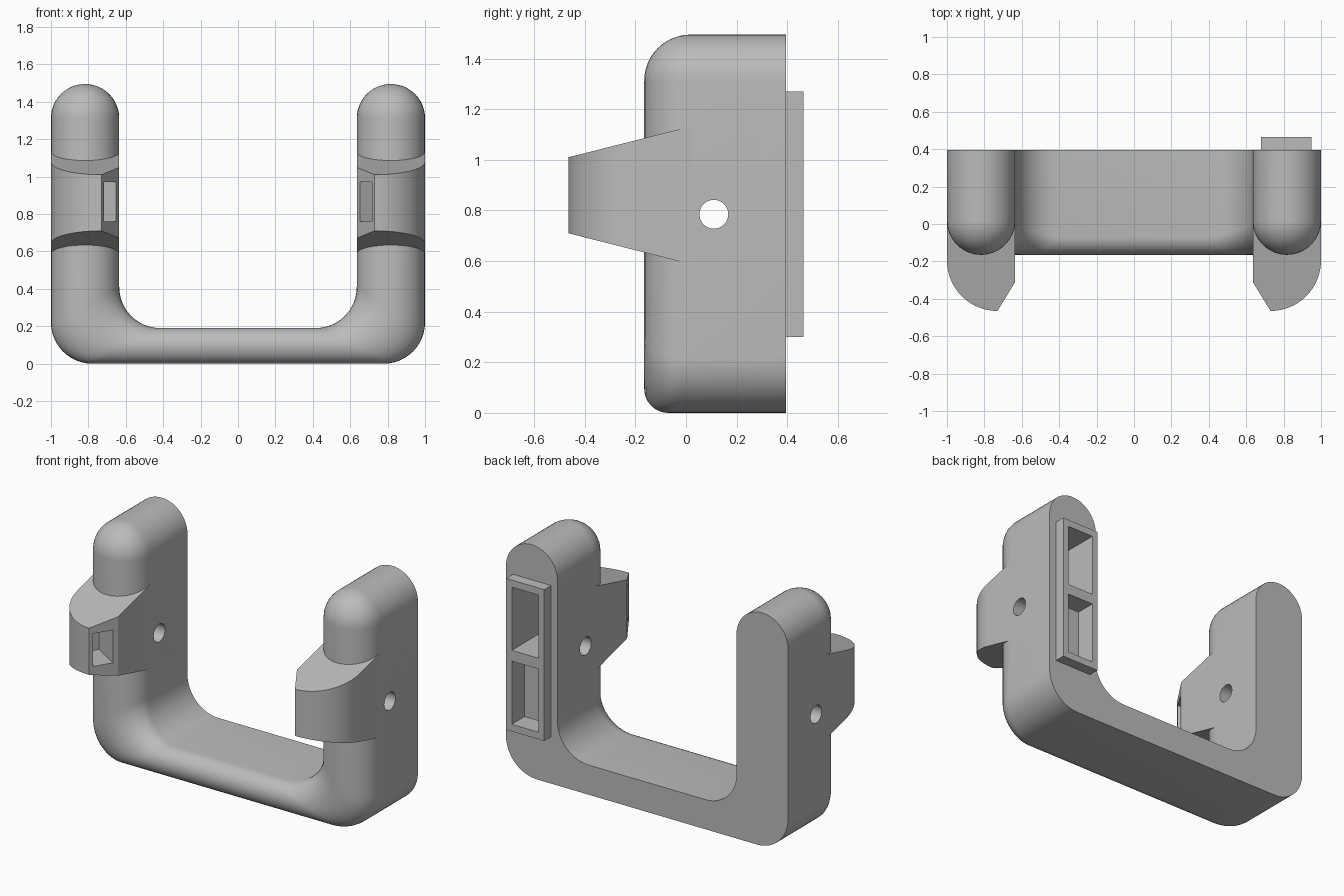
import bpy, bmesh, math
from mathutils import Vector

cube = bpy.data.objects.get("Cube")
if cube:
    bpy.data.objects.remove(cube, do_unlink=True)

grey = bpy.data.materials.new("plain grey")
grey.use_nodes = True
COLOR = (0.5, 0.5, 0.5, 1)
grey.diffuse_color = COLOR
grey.node_tree.nodes["Principled BSDF"].inputs["Base Color"].default_value = COLOR

FRONT, BACK = -0.165, 0.395
INNER, OUTER = 0.635, 1.0
MID, R = (INNER + OUTER) / 2, (OUTER - INNER) / 2
BAR = 0.19


def finish(bm, name):
    bmesh.ops.recalc_face_normals(bm, faces=bm.faces)
    mesh = bpy.data.meshes.new(name)
    bm.to_mesh(mesh)
    bm.free()
    ob = bpy.data.objects.new(name, mesh)
    bpy.context.collection.objects.link(ob)
    mesh.materials.append(grey)
    return ob


def box(name, center, size, turn=0):
    bm = bmesh.new()
    bmesh.ops.create_cube(bm, size=1)
    bmesh.ops.scale(bm, vec=size, verts=bm.verts)
    ob = finish(bm, name)
    ob.location = center
    ob.rotation_euler.z = turn
    return ob


def activate(ob):
    bpy.ops.object.select_all(action='DESELECT')
    ob.select_set(True)
    bpy.context.view_layer.objects.active = ob


def cut(ob, cutters):
    activate(ob)
    for c in cutters:
        c.hide_render = True
        mod = ob.modifiers.new("cut", 'BOOLEAN')
        mod.operation = 'DIFFERENCE'
        mod.solver = 'EXACT'
        mod.object = c
        bpy.ops.object.modifier_apply(modifier=mod.name)


def smooth(ob):
    activate(ob)
    bpy.ops.object.shade_smooth_by_angle(angle=math.radians(30))


# U-shaped body: stations of (inner point, outer point, front radius, front centre)
def half_stations():
    out = []
    top = 1.495 - R
    for k in range(12, -1, -1):
        a = math.pi / 2 * k / 12
        w, z = R * math.cos(a), top + R * math.sin(a)
        out.append(((MID - w, z), (MID + w, z), w, FRONT + R))
    ro, ri = 0.22, 0.22
    for k in range(13):
        t = k / 12
        c, s = math.cos(math.pi / 2 * t), math.sin(math.pi / 2 * t)
        w = R + (BAR / 2 - R) * t
        inner = (INNER - ri + ri * c, BAR + ri - ri * s)
        outer = (OUTER - ro + ro * c, ro - ro * s)
        out.append((inner, outer, w, FRONT + w))
    return out


def make_body():
    half = half_stations()
    other = [((-i[0], i[1]), (-o[0], o[1]), w, c) for i, o, w, c in reversed(half)]
    bm = bmesh.new()
    rings = []
    n = 18
    for inner, outer, w, cy in half + other:
        a, b = Vector(inner), Vector(outer)
        pts = [(a, BACK)]
        for k in range(n + 1):
            ang = math.pi * k / n
            pts.append((a.lerp(b, (1 - math.cos(ang)) / 2), cy - w * math.sin(ang)))
        pts.append((b, BACK))
        rings.append([bm.verts.new((p.x, y, p.y)) for p, y in pts])
    for r, q in zip(rings, rings[1:]):
        for k in range(len(r)):
            j = (k + 1) % len(r)
            bm.faces.new((r[k], r[j], q[j], q[k]))
    bmesh.ops.remove_doubles(bm, verts=bm.verts, dist=1e-5)
    bmesh.ops.dissolve_degenerate(bm, edges=bm.edges, dist=1e-5)
    return finish(bm, "u_shaped_body")


# Wedge block on the front of each arm, rounded outside and chamfered inside
def make_block(side, name):
    tip, rad = 0.73, 0.27
    shape = [(INNER, FRONT + R), (INNER, -0.31)]
    for k in range(17):
        a = math.pi / 2 * k / 16
        shape.append((tip + rad * math.sin(a), -0.195 - rad * math.cos(a)))
    shape.append((OUTER, FRONT + R))
    bm = bmesh.new()
    low, high = [], []
    for x, y in shape:
        rise = 0.253 * (y + 0.465)
        low.append(bm.verts.new((side * x, y, 0.71 - rise)))
        high.append(bm.verts.new((side * x, y, 1.01 + rise)))
    bm.faces.new(low)
    bm.faces.new(high)
    for k in range(len(low)):
        j = (k + 1) % len(low)
        bm.faces.new((low[k], low[j], high[j], high[k]))
    block = finish(bm, name)
    turn = math.atan2(0.523, 0.853 * side)
    window = box("window_cutter", (side * 0.685, -0.39, 0.865), (0.4, 0.125, 0.21), turn)
    bpy.context.view_layer.update()
    cut(block, [window])
    smooth(block)
    bpy.data.objects.remove(window, do_unlink=True)


body = make_body()
make_block(1, "left_block")
make_block(-1, "right_block")

# Raised back plate with a deep upper pocket and a shallow lower one
plate = box("back_plate", (0.815, 0.43, 0.785), (0.27, 0.07, 0.97))
pockets = []
for z, floor in ((1.022, 0.06), (0.548, 0.335)):
    pockets.append(box("pocket_cutter", (0.815, (floor + 0.6) / 2, z), (0.19, 0.6 - floor, 0.405)))

# Pin hole through both arms
bpy.ops.mesh.primitive_cylinder_add(vertices=40, radius=0.057, depth=3,
                                    location=(0, 0.11, 0.785),
                                    rotation=(0, math.pi / 2, 0))
pin = bpy.context.object
pin.name = "pin_cutter"
pin.data.materials.append(grey)
bpy.context.view_layer.update()

cut(plate, pockets)
cut(body, pockets + [pin])
smooth(body)
for c in pockets + [pin]:
    bpy.data.objects.remove(c, do_unlink=True)
